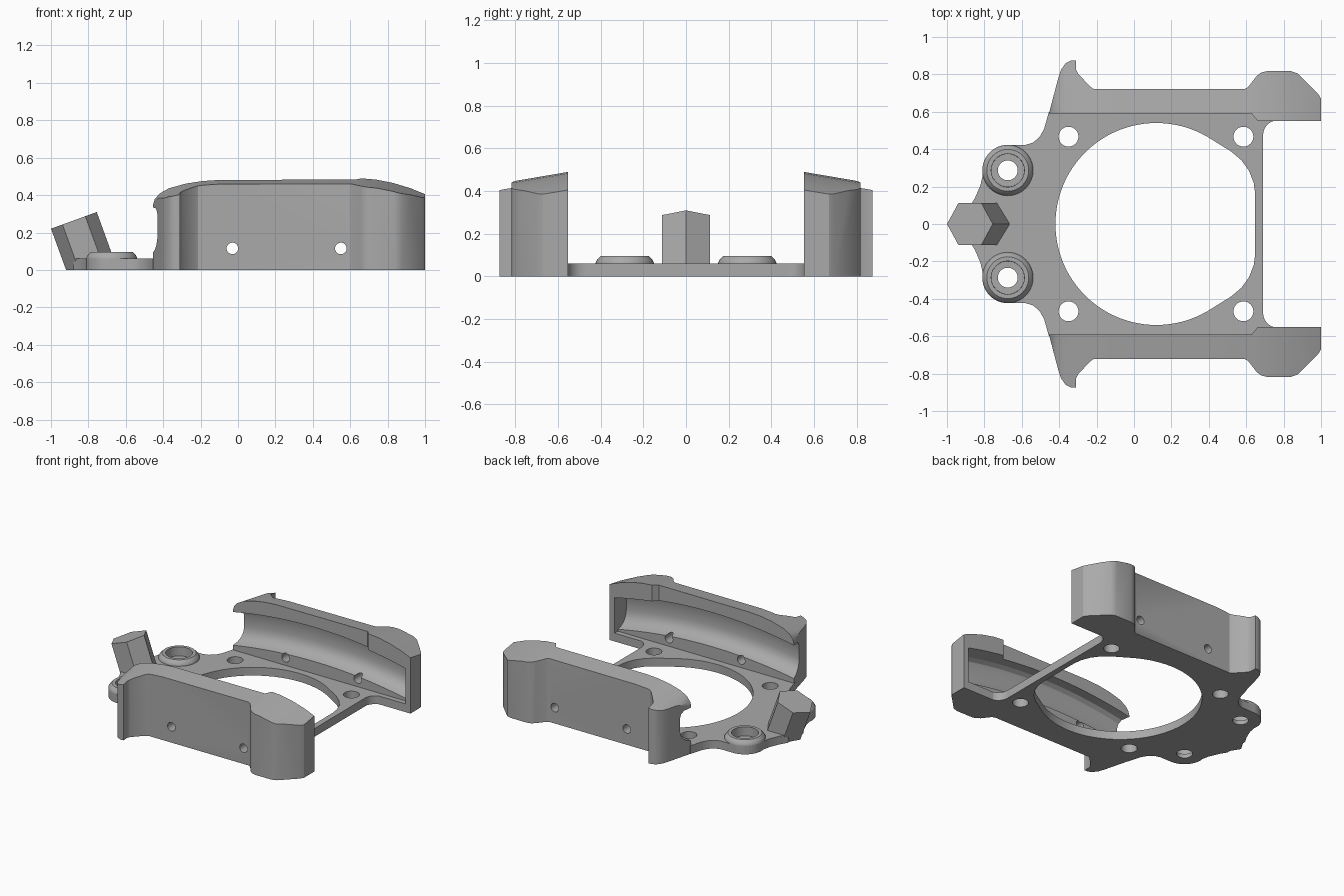
import bpy, bmesh, math
from mathutils import Matrix, Vector

old = bpy.data.objects.get("Cube")
if old:
    bpy.data.objects.remove(old, do_unlink=True)

grey = bpy.data.materials.new("mid grey")
grey.use_nodes = True
grey.diffuse_color = (0.4, 0.4, 0.4, 1)
grey.node_tree.nodes["Principled BSDF"].inputs["Base Color"].default_value = (0.4, 0.4, 0.4, 1)


def loft(name, rings):
    """Closed solid through a list of equal-sized point rings."""
    bm = bmesh.new()
    loops = [[bm.verts.new(p) for p in ring] for ring in rings]
    n = len(loops[0])
    for a, b in zip(loops, loops[1:]):
        for i in range(n):
            j = (i + 1) % n
            bm.faces.new((a[i], a[j], b[j], b[i]))
    bm.faces.new(loops[0])
    bm.faces.new(loops[-1])
    bmesh.ops.recalc_face_normals(bm, faces=bm.faces)
    mesh = bpy.data.meshes.new(name)
    bm.to_mesh(mesh)
    bm.free()
    mesh.materials.append(grey)
    ob = bpy.data.objects.new(name, mesh)
    bpy.context.collection.objects.link(ob)
    return ob


def prism(name, outline, z0, z1):
    return loft(name, [[(x, y, z) for x, y in outline] for z in (z0, z1)])


def lathe(name, centre, profile, matrix=Matrix(), sides=40):
    """Stack of circles given as (radius, height)."""
    turn = [math.tau * i / sides for i in range(sides)]
    c = Vector(centre)
    return loft(name, [[c + matrix @ Vector((r * math.cos(t), r * math.sin(t), h))
                        for t in turn] for r, h in profile])


def combine(ob, other, operation="DIFFERENCE"):
    mod = ob.modifiers.new("cut", "BOOLEAN")
    mod.operation, mod.object, mod.solver = operation, other, "EXACT"
    bpy.context.view_layer.objects.active = ob
    bpy.ops.object.modifier_apply(modifier=mod.name)
    bpy.data.objects.remove(other, do_unlink=True)


def smooth(ob, angle=28):
    bpy.ops.object.select_all(action="DESELECT")
    ob.select_set(True)
    bpy.context.view_layer.objects.active = ob
    bpy.ops.object.shade_smooth_by_angle(angle=math.radians(angle))


def arc(cx, cy, r, a0, a1, n):
    return [(cx + r * math.cos(math.radians(a0 + (a1 - a0) * i / n)),
             cy + r * math.sin(math.radians(a0 + (a1 - a0) * i / n))) for i in range(n + 1)]


def both_sides(half):
    return half + [(x, -y) for x, y in reversed(half)]


BOSS = (-0.675, 0.287)

# Base plate: straight rear bar, swept front lugs
half = [(0.69, 0.47)] + arc(0.77, 0.475, 0.08, 180, 90, 6) + [(0.77, 0.6), (-0.455, 0.6)]
half += [(-0.48, 0.51), (-0.505, 0.465), (-0.54, 0.435), (-0.58, 0.423)]
half += arc(*BOSS, 0.136, 90, 190, 14) + [(-0.82, 0.21), (-0.85, 0.14), (-0.88, 0.09)]
plate = prism("base_plate", both_sides(half), 0, 0.06)

# Round opening flattened on the rear side
half = [(0.648, 0.16), (0.64, 0.22), (0.615, 0.285), (0.575, 0.34), (0.52, 0.387)]
half += arc(0.12, 0, 0.54, 57, 180, 40)[:-1] + [(-0.42, 0.004)]
combine(plate, prism("opening_cutter", both_sides(half), -0.1, 0.2))

# Raised conical bosses, counterbored, and four mounting holes
for s in (1, -1):
    at = (BOSS[0], s * BOSS[1], 0)
    combine(plate, lathe("boss", at, [(0.136, 0.03), (0.136, 0.065), (0.128, 0.08), (0.112, 0.096)]), "UNION")
    combine(plate, lathe("bore", at, [(0.053, -0.1), (0.053, 0.03), (0.088, 0.031), (0.09, 0.2)]))
    for x in (-0.35, 0.585):
        combine(plate, lathe("hole", (x, s * 0.467, 0), [(0.053, -0.1), (0.053, 0.2)]))
smooth(plate)

# Side wall: footprint trimmed by a side outline whose top slopes outwards
foot = [(-0.455, 0.59), (-0.405, 0.78), (-0.39, 0.825), (-0.365, 0.86), (-0.335, 0.875),
        (-0.31, 0.875), (-0.31, 0.825), (-0.30, 0.805), (-0.235, 0.735), (-0.215, 0.722),
        (0.59, 0.722), (0.61, 0.732), (0.655, 0.79), (0.68, 0.81), (0.71, 0.817),
        (0.84, 0.817), (0.875, 0.805), (0.985, 0.695), (1, 0.67), (1, 0.552),
        (0.66, 0.552), (0.63, 0.59)]
wall = prism("side_walls", foot, 0, 0.7)
side = [(-0.6, -0.1), (-0.6, 0.3), (-0.456, 0.35), (-0.445, 0.385), (-0.42, 0.415),
        (-0.37, 0.443), (-0.28, 0.468), (-0.19, 0.482), (-0.1, 0.488), (0.66, 0.49),
        (0.74, 0.483), (0.83, 0.465), (0.92, 0.438), (1.1, 0.365), (1.1, -0.1)]
trim = loft("trim", [[(x, y, z - 0.17 * (y - 0.55) if z > 0.34 else z) for x, z in side]
                     for y in (0.4, 1)])
combine(wall, trim, "INTERSECT")

# Arched pocket along the inner face, open at the front end
rings = []
for i in range(25):
    x = -0.6 + 1.56 * i / 24
    bow = max(0, 1 - ((x - 0.2) / 0.78) ** 2)
    low, top = 0.07 + 0.08 * bow, 0.30 + 0.09 * bow
    rings.append([(x, y, z) for y, z in (
        (0.5, 0.06), (0.59, 0.06), (0.59, low), (0.63, low + 0.012), (0.66, low + 0.035),
        (0.678, low + 0.065), (0.685, low + 0.1), (0.685, top - 0.05),
        (0.675, top - 0.02), (0.65, top), (0.5, top + 0.02))])
combine(wall, loft("pocket", rings))

# Cross-drilled holes
for x in (-0.03, 0.55):
    combine(wall, lathe("drill", (x, 0.4, 0.115), [(0.031, 0), (0.031, 0.6)],
                        Matrix.Rotation(-math.pi / 2, 3, "X"), 24))
mirror = wall.modifiers.new("mirror", "MIRROR")
mirror.use_axis = (False, True, False)
bpy.context.view_layer.objects.active = wall
bpy.ops.object.modifier_apply(modifier="mirror")
smooth(wall)

# Leaning hexagonal post, trimmed flush with the underside
post = lathe("hex_post", (-0.8775, 0, 0.265), [(0.13, -0.45), (0.13, 0)],
             Matrix.Rotation(math.radians(-20), 3, "Y"), 6)
combine(post, prism("ground_cutter", [(-2, -1), (0, -1), (0, 1), (-2, 1)], -1, 0))
